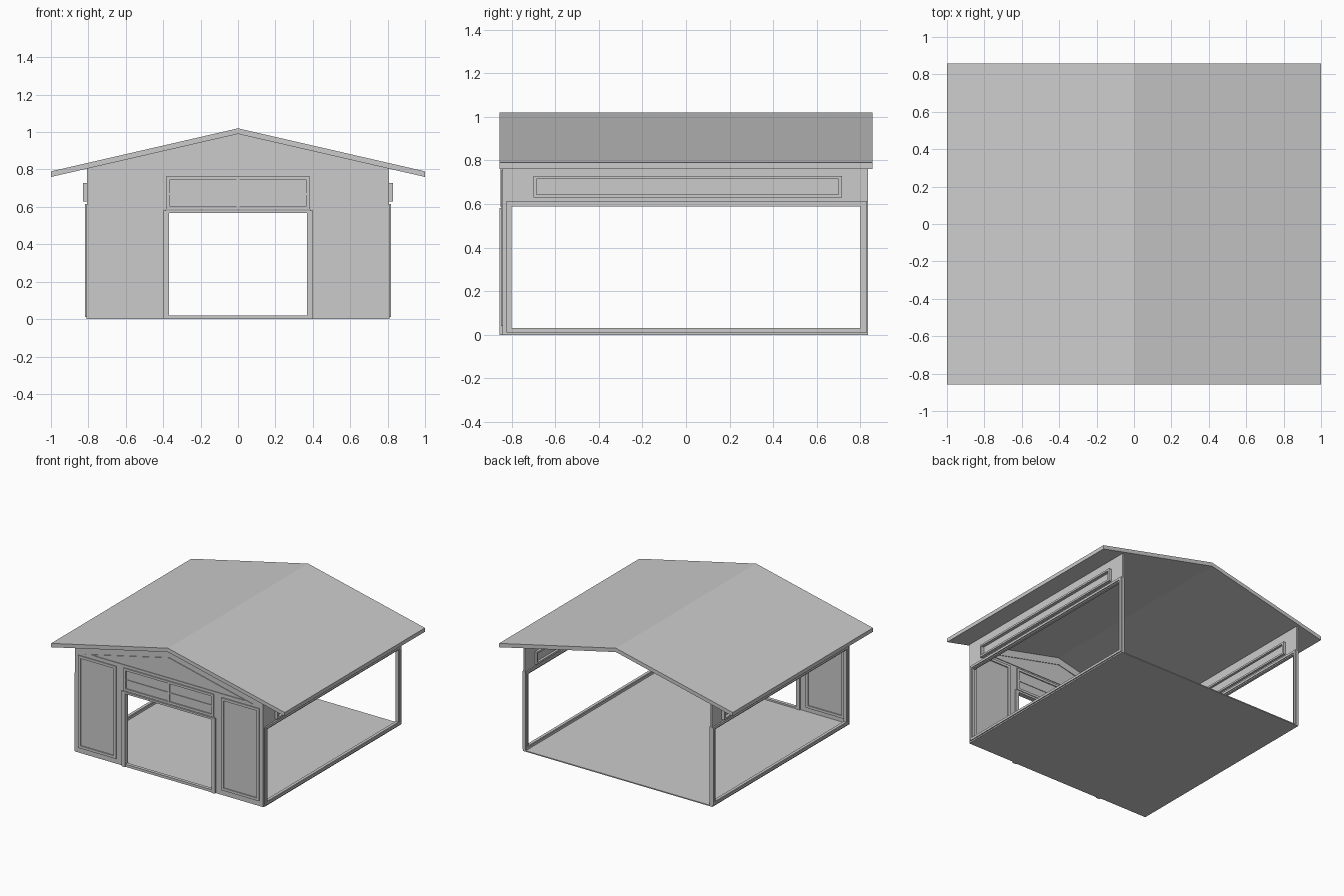
import bpy, bmesh

if "Cube" in bpy.data.objects:
    bpy.data.objects.remove(bpy.data.objects["Cube"])

def obj_from(name, bm):
    bmesh.ops.recalc_face_normals(bm, faces=bm.faces)
    me = bpy.data.meshes.new(name)
    bm.to_mesh(me)
    bm.free()
    ob = bpy.data.objects.new(name, me)
    bpy.context.collection.objects.link(ob)
    return ob

def add_prism(bm, pts, d0, d1, axis):
    # outline pts (u, z) extruded along 'x' or 'y' from d0 to d1
    place = (lambda u, z, d: (d, u, z)) if axis == 'x' else (lambda u, z, d: (u, d, z))
    face = bm.faces.new([bm.verts.new(place(u, z, d0)) for u, z in pts])
    ext = bmesh.ops.extrude_face_region(bm, geom=[face])
    for g in ext['geom']:
        if isinstance(g, bmesh.types.BMVert):
            g.co['xyz'.index(axis)] = d1

def rect(u0, u1, z0, z1):
    return [(u0, z0), (u1, z0), (u1, z1), (u0, z1)]

def prism(name, pts, d0, d1, axis):
    bm = bmesh.new()
    add_prism(bm, pts, d0, d1, axis)
    return obj_from(name, bm)

def frame(name, u0, u1, z0, z1, w, d0, d1, axis):
    # rectangular ring of four bars
    bm = bmesh.new()
    for r in (rect(u0, u0 + w, z0, z1), rect(u1 - w, u1, z0, z1),
              rect(u0 + w, u1 - w, z0, z0 + w), rect(u0 + w, u1 - w, z1 - w, z1)):
        add_prism(bm, r, d0, d1, axis)
    return obj_from(name, bm)

def mirror_x(ob):
    m = ob.modifiers.new("mirror", 'MIRROR')
    m.use_axis[0] = True
    return ob

# Gabled roof slab and floor
prism("roof", [(-1, .76), (-1, .79), (0, 1.02), (1, .79), (1, .76), (0, .99)],
      -.857, .857, 'y')
prism("floor", rect(-.81, .81, 0, .008), -.84, .835, 'y')

# Front gable wall with doorway
prism("front_wall", [(-.805, 0), (-.385, 0), (-.385, .59), (.385, .59), (.385, 0),
                     (.805, 0), (.805, .806), (0, .992), (-.805, .806)],
      -.842, -.828, 'y')

# Door surround
prism("door_frame", [(-.4, 0), (-.37, 0), (-.37, .567), (.37, .567), (.37, 0),
                     (.4, 0), (.4, .582), (-.4, .582)], -.855, -.818, 'y')
prism("door_sill", rect(-.37, .37, 0, .02), -.848, -.822, 'y')

# Transom above the door
frame("transom_frame", -.385, .385, .587, .762, .018, -.851, -.82, 'y')
prism("transom_mullion", rect(-.008, .008, .605, .744), -.849, -.822, 'y')
prism("transom_rail", rect(-.367, .367, .664, .674), -.847, -.824, 'y')

# Framed panels on either side of the door
mirror_x(frame("wall_panel_frame", .45, .775, .04, .755, .02, -.85, -.82, 'y'))

# Triangular trim in the gable
bm = bmesh.new()
add_prism(bm, [(-.72, .775), (.72, .775), (.66, .785), (-.66, .785)], -.847, -.823, 'y')
for s in (-1, 1):
    add_prism(bm, [(s * .72, .775), (0, .942), (0, .932), (s * .66, .785 - .003)],
              -.847, -.823, 'y')
obj_from("gable_trim", bm)

# Side walls: upper band, corner post, opening surround and high window
mirror_x(prism("side_wall_band", [(-.84, .60), (.835, .60), (.835, .805), (-.84, .805)],
               .793, .806, 'x'))
mirror_x(frame("side_opening_frame", -.84, .835, 0, .61, .022, .79, .81, 'x'))
mirror_x(frame("side_opening_trim", -.825, .83, .01, .615, .018, .784, .818, 'x'))
mirror_x(frame("side_opening_lip", -.812, .812, .02, .608, .012, .79, .812, 'x'))
mirror_x(frame("high_window_frame", -.70, .715, .63, .728, .014, .775, .83, 'x'))
